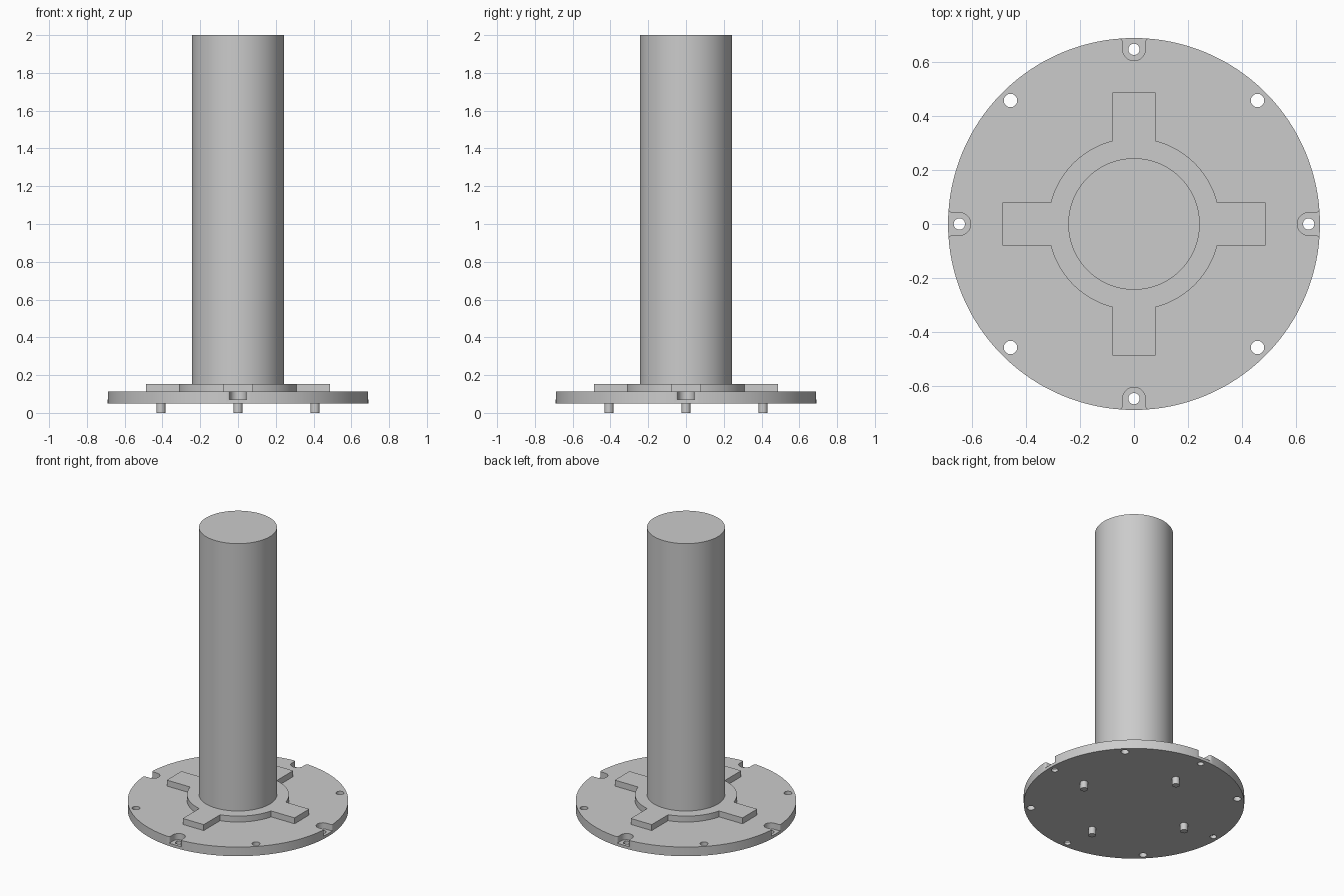
import bpy, bmesh, math
from math import sin, cos, pi

if "Cube" in bpy.data.objects:
    bpy.data.objects.remove(bpy.data.objects["Cube"])

steel = bpy.data.materials.new("plain grey")
steel.diffuse_color = (0.6, 0.6, 0.6, 1)
steel.use_nodes = True
steel.node_tree.nodes["Principled BSDF"].inputs["Base Color"].default_value = steel.diffuse_color


def prism(name, pts, z0, z1):
    """Extrude a counter-clockwise outline from z0 to z1."""
    bm = bmesh.new()
    base = bm.faces.new([bm.verts.new((x, y, z0)) for x, y in pts])
    top = bmesh.ops.extrude_face_region(bm, geom=[base])["geom"]
    bmesh.ops.translate(bm, vec=(0, 0, z1 - z0),
                        verts=[v for v in top if isinstance(v, bmesh.types.BMVert)])
    bmesh.ops.recalc_face_normals(bm, faces=bm.faces)
    me = bpy.data.meshes.new(name)
    bm.to_mesh(me)
    bm.free()
    me.materials.append(steel)
    ob = bpy.data.objects.new(name, me)
    bpy.context.collection.objects.link(ob)
    return ob


def arc(cx, cy, r, a0, a1, n):
    return [(cx + r * cos(a0 + (a1 - a0) * i / n),
             cy + r * sin(a0 + (a1 - a0) * i / n)) for i in range(n + 1)]


def circle(cx, cy, r, n):
    return arc(cx, cy, r, 0, 2 * pi, n)[:-1]


def turn(pts, a):
    return [(x * cos(a) - y * sin(a), x * sin(a) + y * cos(a)) for x, y in pts]


def smooth(ob):
    ob.data.shade_smooth()
    ob.data.set_sharp_from_angle(angle=math.radians(30))


R = 0.69
flange = prism("base_flange", circle(0, 0, R, 128), 0.05, 0.113)

# Open edge notch: rounded inside, filleted where it meets the rim
w, f, hx = 0.042, 0.014, 0.648
notch = (arc(hx, 0, w, pi / 2, 3 * pi / 2, 20)
         + arc(R - f - 0.001, -w - f, f, pi / 2, 0, 6)
         + [(0.75, -w - f), (0.75, w + f)]
         + arc(R - f - 0.001, w + f, f, 0, -pi / 2, 6))

cutters = []
for k in range(4):
    a = k * pi / 2
    cutters += [
        prism("notch_cutter", turn(notch, a), 0.07, 0.2),
        prism("notch_hole_cutter", turn(circle(hx, 0, 0.021, 24), a), 0, 0.2),
        prism("bolt_hole_cutter", turn(circle(hx, 0, 0.025, 24), a + pi / 4), 0, 0.2)]
for c in cutters:
    c.hide_render = True
    m = flange.modifiers.new("cut", "BOOLEAN")
    m.operation, m.solver, m.object = "DIFFERENCE", "EXACT", c

# Bake the cuts and remove the cutters
dg = bpy.context.evaluated_depsgraph_get()
baked = bpy.data.meshes.new_from_object(flange.evaluated_get(dg))
flange.modifiers.clear()
flange.data = baked
for c in cutters:
    bpy.data.objects.remove(c)
smooth(flange)

# Raised collar with four square arms
cr, aw, al = 0.319, 0.08, 0.488
d = math.asin(aw / cr)
outline = []
for k in range(4):
    outline += turn([(al, -aw), (al, aw)] + arc(0, 0, cr, d, pi / 2 - d, 20), k * pi / 2)
smooth(prism("cross_collar", outline, 0.11, 0.154))

# Tall shaft
smooth(prism("shaft", circle(0, 0, 0.244, 96), 0.15, 2.0))

# Four locating pins underneath
for k in range(4):
    pin = turn(circle(0.408, 0, 0.024, 24), k * pi / 2)
    smooth(prism("locating_pin", pin, 0, 0.055))
